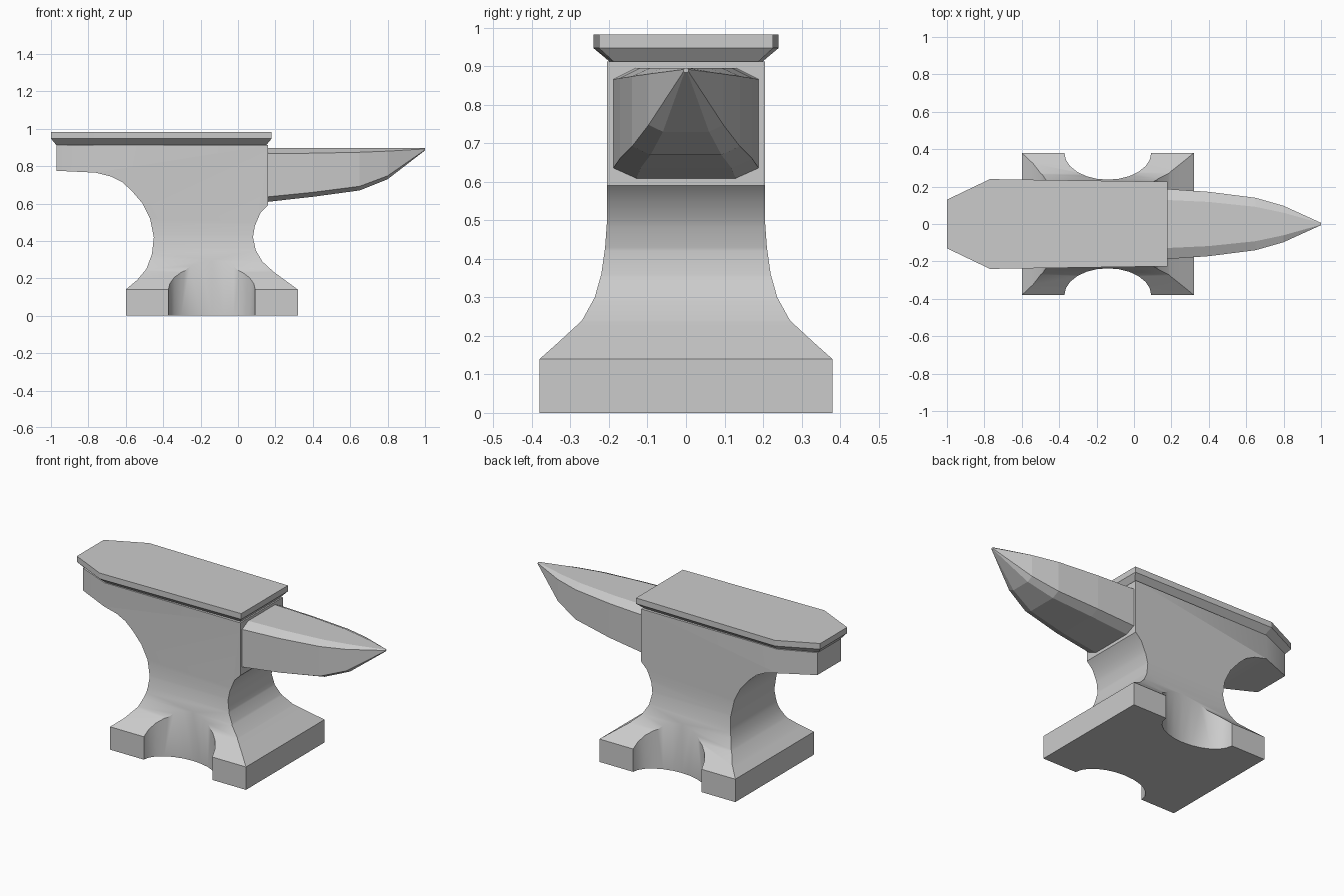
import bpy, bmesh, math

if "Cube" in bpy.data.objects:
    bpy.data.objects.remove(bpy.data.objects["Cube"])


def loft(name, rings):
    """Skin a list of equal-length point rings and cap both ends."""
    bm = bmesh.new()
    rows = [[bm.verts.new(p) for p in ring] for ring in rings]
    n = len(rows[0])
    for a, b in zip(rows, rows[1:]):
        for i in range(n):
            j = (i + 1) % n
            bm.faces.new((a[i], a[j], b[j], b[i]))
    bm.faces.new(rows[0])
    bm.faces.new(rows[-1])
    bmesh.ops.recalc_face_normals(bm, faces=bm.faces)
    mesh = bpy.data.meshes.new(name)
    bm.to_mesh(mesh)
    bm.free()
    ob = bpy.data.objects.new(name, mesh)
    bpy.context.collection.objects.link(ob)
    return ob


def select(ob):
    bpy.ops.object.select_all(action='DESELECT')
    ob.select_set(True)
    bpy.context.view_layer.objects.active = ob


def boolean(ob, cutter, operation):
    mod = ob.modifiers.new("cut", 'BOOLEAN')
    mod.object, mod.operation, mod.solver = cutter, operation, 'EXACT'
    select(ob)
    bpy.ops.object.modifier_apply(modifier=mod.name)
    bpy.data.objects.remove(cutter)


def mirror_y(half):
    return half + [(x, -y) for x, y in reversed(half)]


# Body: front silhouette cut to the side silhouette
front = [(-.6, 0), (-.6, .14), (-.54, .19), (-.49, .25), (-.46, .33), (-.45, .42),
         (-.47, .52), (-.51, .60), (-.57, .67), (-.62, .715), (-.68, .745), (-.76, .765),
         (-.97, .775), (-.97, .912), (.16, .912), (.16, .59), (.12, .55), (.09, .48),
         (.08, .42), (.095, .35), (.13, .29), (.19, .235), (.32, .14), (.32, 0)]
body = loft("body", [[(x, y, z) for x, z in front] for y in (-.5, .5)])
side = [(.38, 0), (.38, .14), (.335, .18), (.27, .24), (.237, .3), (.22, .36),
        (.21, .43), (.205, .5), (.205, 1)]
side = side + [(-y, z) for y, z in reversed(side)]
boolean(body, loft("side_cutter", [[(x, y, z) for y, z in side] for x in (-1.2, 1)]), 'INTERSECT')

# Tapered heel
heel = mirror_y([(-.97, .115), (-.75, .21), (-.68, .5), (.6, .5)])
boolean(body, loft("heel_cutter", [[(x, y, z) for x, y in heel] for z in (-.2, 1.2)]), 'INTERSECT')

# Scooped recesses in both sides of the foot
for s in (-1, 1):
    ring = [(-.14 + .232 * math.cos(i * math.tau / 24), s * .38 + .143 * math.sin(i * math.tau / 24))
            for i in range(24)]
    boolean(body, loft("foot_cutter", [[(x, y, z) for x, y in ring] for z in (-.1, .6)]), 'DIFFERENCE')
select(body)
bpy.ops.object.shade_smooth_by_angle(angle=math.radians(32))

# Face plate with bevelled underside
under = mirror_y([(-.965, .10), (-.75, .19), (.145, .18)])
outer = mirror_y([(-1, .13), (-.77, .24), (.18, .226)])
loft("face_plate", [[(x, y, .905) for x, y in under],
                    [(x, y, .947) for x, y in outer],
                    [(x, y, .982) for x, y in outer]])

# Horn: chamfered box section tapering to a point
rings = []
# x, half width, flat half width, bottom, lower edge, upper edge, top
for x, w, f, b, lo, up, t in [(.14, .19, .13, .607, .634, .866, .896),
                              (.40, .172, .118, .636, .66, .869, .896),
                              (.65, .14, .092, .67, .692, .874, .896),
                              (.80, .097, .06, .73, .748, .88, .896),
                              (1.0, .006, .004, .884, .887, .892, .896)]:
    rings.append([(x, -f, b), (x, f, b), (x, w, lo), (x, w, up),
                  (x, f, t), (x, -f, t), (x, -w, up), (x, -w, lo)])
loft("horn", rings)
